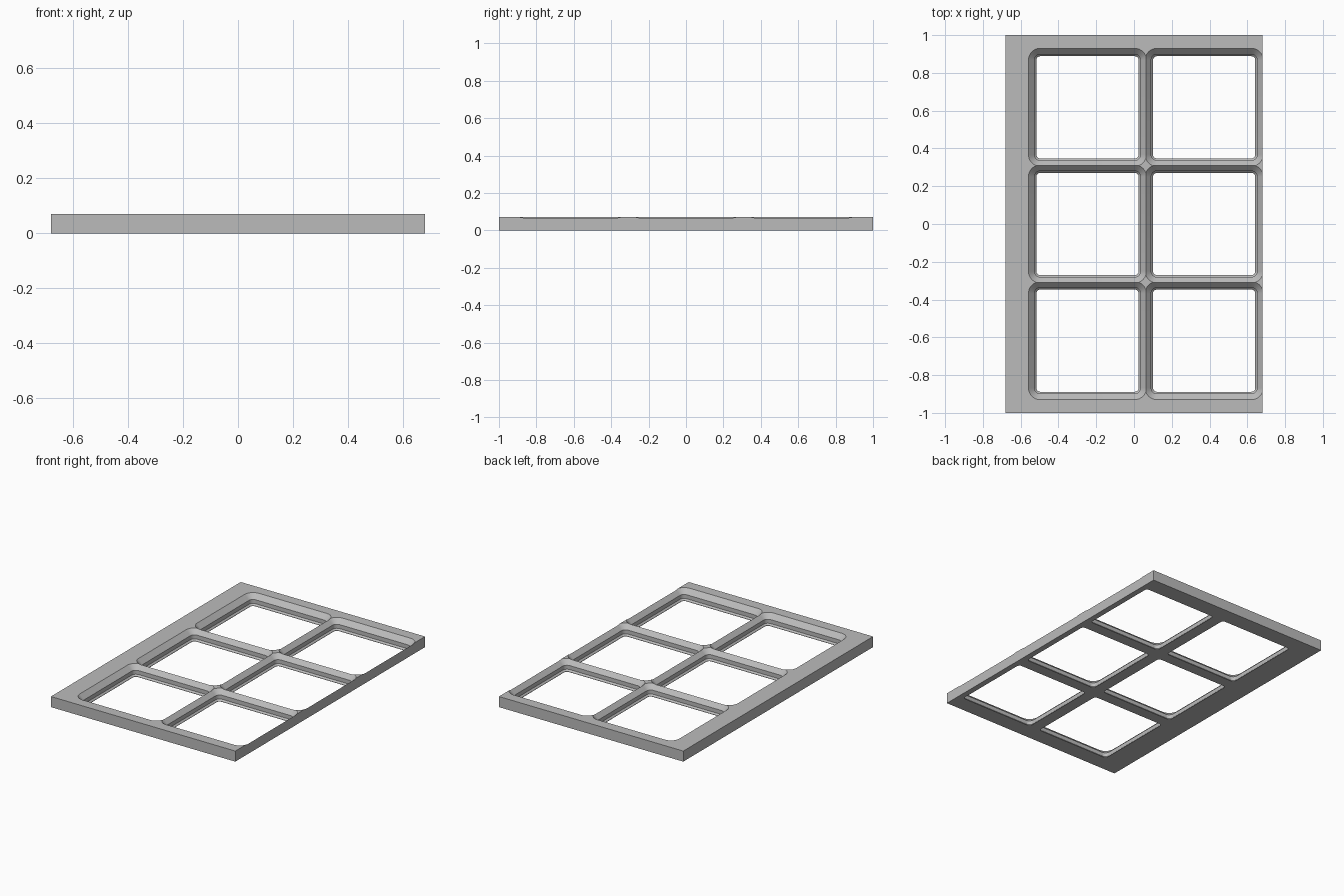
import bpy, bmesh, math

cube = bpy.data.objects.get("Cube")
if cube:
    bpy.data.objects.remove(cube, do_unlink=True)

MM = 1 / 68                      # millimetres to scene units
PITCH, WIDTH, DEPTH, HEIGHT = 42, 92.5, 136, 4.8

grey = bpy.data.materials.new("plain grey")
grey.use_nodes = True
colour = (0.5, 0.5, 0.5, 1)
grey.diffuse_color = colour
grey.node_tree.nodes["Principled BSDF"].inputs["Base Color"].default_value = colour


def add_object(name, bm):
    bmesh.ops.recalc_face_normals(bm, faces=bm.faces)
    mesh = bpy.data.meshes.new(name)
    bm.to_mesh(mesh)
    bm.free()
    mesh.materials.append(grey)
    obj = bpy.data.objects.new(name, mesh)
    bpy.context.collection.objects.link(obj)
    return obj


def rounded_square(half, radius, steps=8):
    points = []
    for corner in range(4):
        mid = math.radians(45 + 90 * corner)
        cx = math.copysign(half - radius, math.cos(mid))
        cy = math.copysign(half - radius, math.sin(mid))
        for i in range(steps + 1):
            a = math.radians(90 * (corner + i / steps))
            points.append((cx + radius * math.cos(a), cy + radius * math.sin(a)))
    return points


def socket_cutter(x, y):
    # (height, half width): lower chamfer, straight wall, upper chamfer
    profile = [(-1, 18.4), (0.15, 18.4), (0.85, 19.1), (2.65, 19.1),
               (HEIGHT, 21.25), (HEIGHT + 1, 21.25)]
    bm = bmesh.new()
    rings = []
    for z, half in profile:
        ring = rounded_square(half, half - 17)
        rings.append([bm.verts.new(((x + px) * MM, (y + py) * MM, z * MM))
                      for px, py in ring])
    count = len(rings[0])
    for low, high in zip(rings, rings[1:]):
        for i in range(count):
            j = (i + 1) % count
            bm.faces.new((low[i], low[j], high[j], high[i]))
    bm.faces.new(rings[0][::-1])
    bm.faces.new(rings[-1])
    cutter = add_object("socket_cutter", bm)
    cutter.hide_render = True
    return cutter


# Solid plate
bm = bmesh.new()
bmesh.ops.create_cube(bm, size=1)
for v in bm.verts:
    v.co.x *= WIDTH * MM
    v.co.y *= DEPTH * MM
    v.co.z = (v.co.z + 0.5) * HEIGHT * MM
plate = add_object("grid_plate", bm)
bpy.context.view_layer.objects.active = plate

# Two columns against the +x edge, three rows centred
for column in range(2):
    for row in (-1, 0, 1):
        cutter = socket_cutter(WIDTH / 2 - PITCH * (column + 0.5), row * PITCH)
        cut = plate.modifiers.new("socket", 'BOOLEAN')
        cut.operation = 'DIFFERENCE'
        cut.solver = 'EXACT'
        cut.object = cutter
        bpy.ops.object.modifier_apply(modifier=cut.name)
        bpy.data.objects.remove(cutter, do_unlink=True)

# Smooth corners, crisp edges
bpy.ops.object.select_all(action='DESELECT')
plate.select_set(True)
bpy.ops.object.shade_smooth_by_angle(angle=math.radians(25))
